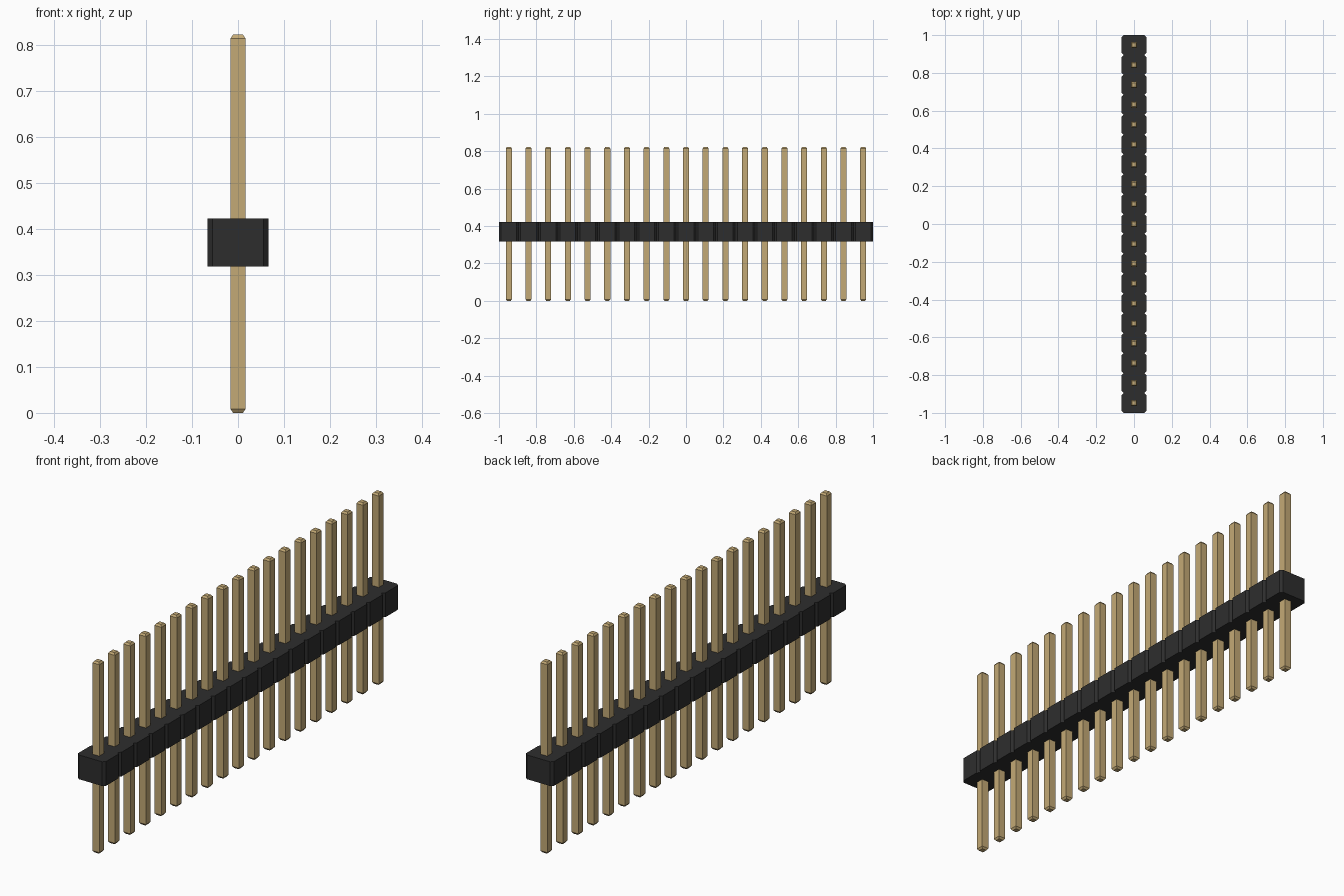
import bpy
import bmesh

if "Cube" in bpy.data.objects:
    bpy.data.objects.remove(bpy.data.objects["Cube"], do_unlink=True)

COUNT = 19
PITCH = 2.0 / COUNT
HALF_W, CHAMFER = 0.0665, 0.011      # housing half width and corner cut
BODY_Z0, BODY_Z1 = 0.318, 0.422
PIN_R, TIP_R, TIP_H, PIN_TOP = 0.0163, 0.0105, 0.008, 0.822


def material(name, rgb):
    m = bpy.data.materials.new(name)
    m.use_nodes = True
    color = (*rgb, 1.0)
    m.diffuse_color = color
    bsdf = next(n for n in m.node_tree.nodes if n.type == 'BSDF_PRINCIPLED')
    bsdf.inputs["Base Color"].default_value = color
    return m


def loft(name, rings, mat):
    """Closed solid through matching rings of points, bottom to top."""
    bm = bmesh.new()
    loops = [[bm.verts.new(p) for p in ring] for ring in rings]
    n = len(loops[0])
    for low, high in zip(loops, loops[1:]):
        for i in range(n):
            j = (i + 1) % n
            bm.faces.new((low[i], low[j], high[j], high[i]))
    bm.faces.new(loops[0][::-1])
    bm.faces.new(loops[-1])
    bmesh.ops.recalc_face_normals(bm, faces=bm.faces)
    mesh = bpy.data.meshes.new(name)
    bm.to_mesh(mesh)
    bm.free()
    mesh.materials.append(mat)
    obj = bpy.data.objects.new(name, mesh)
    bpy.context.scene.collection.objects.link(obj)
    return obj


black = material("black plastic", (0.027, 0.027, 0.027))
gold = material("gold metal", (0.55, 0.40, 0.18))

# Housing: notched outline, one chamfered segment per pin
side = []
for k in range(COUNT):
    y0, y1 = -1 + k * PITCH, -1 + (k + 1) * PITCH
    if k == 0:
        side.append((HALF_W - CHAMFER, y0))
    side += [(HALF_W, y0 + CHAMFER), (HALF_W, y1 - CHAMFER),
             (HALF_W - CHAMFER, y1)]
outline = side + [(-x, y) for x, y in reversed(side)]
loft("housing", [[(x, y, z) for x, y in outline] for z in (BODY_Z0, BODY_Z1)],
     black)


# Pins: square posts with tapered tips
def square(r, z):
    return [(-r, -r, z), (r, -r, z), (r, r, z), (-r, r, z)]


pin = loft("pin_01", [square(TIP_R, 0), square(PIN_R, TIP_H),
                      square(PIN_R, PIN_TOP - TIP_H), square(TIP_R, PIN_TOP)],
           gold)
pin.location.y = -1 + PITCH / 2
for k in range(1, COUNT):
    copy = bpy.data.objects.new(f"pin_{k + 1:02d}", pin.data)
    copy.location.y = -1 + (k + 0.5) * PITCH
    bpy.context.scene.collection.objects.link(copy)
